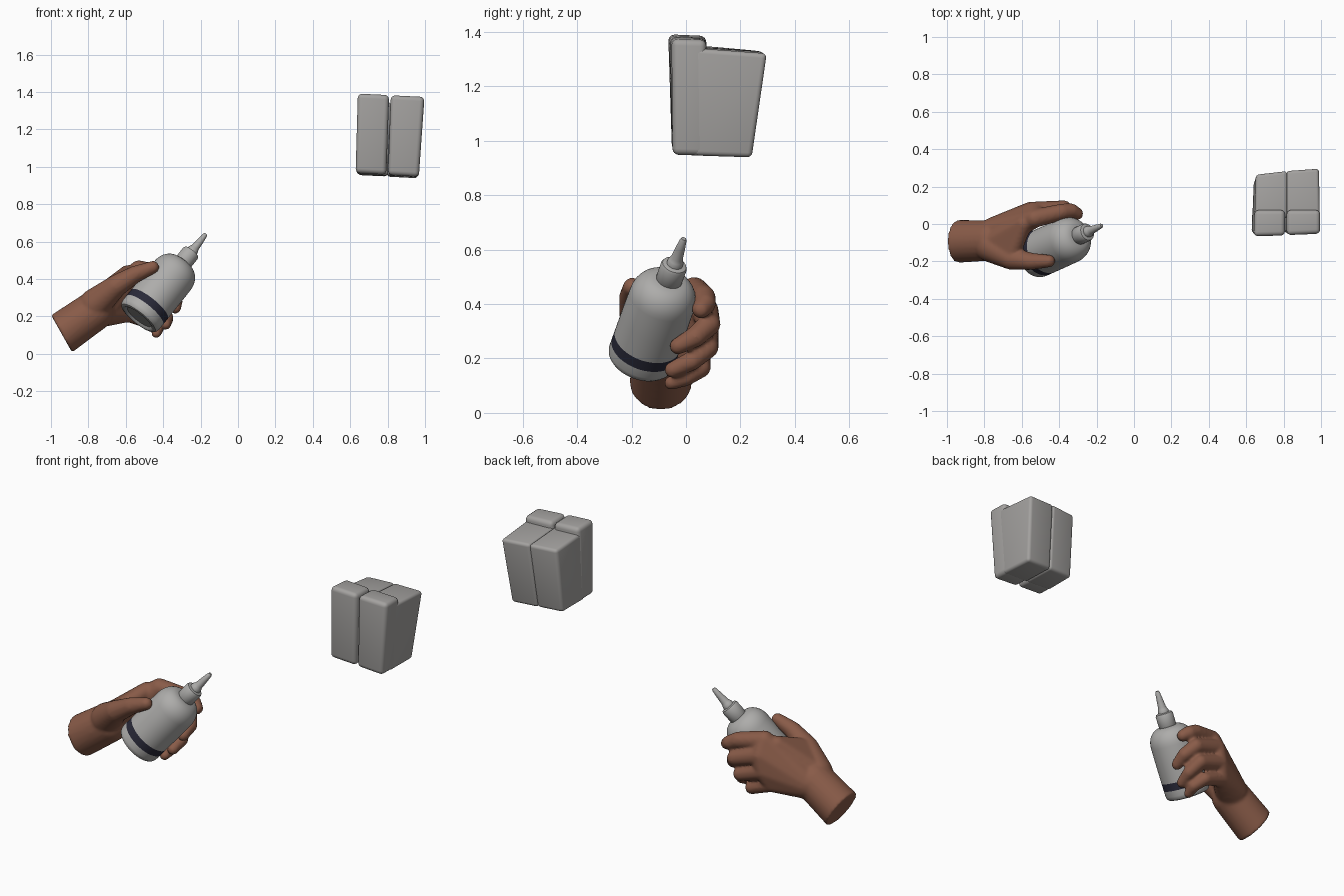
import bpy, bmesh, math
from mathutils import Vector, Matrix

if "Cube" in bpy.data.objects:
    bpy.data.objects.remove(bpy.data.objects["Cube"])


def material(name, rgb):
    m = bpy.data.materials.new(name)
    m.diffuse_color = (*rgb, 1)
    m.use_nodes = True
    m.node_tree.nodes["Principled BSDF"].inputs["Base Color"].default_value = m.diffuse_color
    return m


SKIN = material("brown skin", (0.25, 0.105, 0.065))
PLASTIC = material("pale grey plastic", (0.42, 0.415, 0.405))
NAVY = material("dark navy band", (0.022, 0.022, 0.04))
BLOCK = material("grey block", (0.37, 0.36, 0.35))


def add_object(name, bm, mats):
    bmesh.ops.recalc_face_normals(bm, faces=bm.faces)
    me = bpy.data.meshes.new(name)
    bm.to_mesh(me)
    bm.free()
    ob = bpy.data.objects.new(name, me)
    bpy.context.collection.objects.link(ob)
    for m in mats:
        me.materials.append(m)
    return ob


def bake(ob):
    """Apply all modifiers of an object."""
    dg = bpy.context.evaluated_depsgraph_get()
    me = bpy.data.meshes.new_from_object(ob.evaluated_get(dg))
    ob.modifiers.clear()
    ob.data = me


def smooth(ob, angle=40):
    bpy.ops.object.select_all(action='DESELECT')
    ob.select_set(True)
    bpy.context.view_layer.objects.active = ob
    bpy.ops.object.shade_smooth_by_angle(angle=math.radians(angle))


# ---------- bottle: lathed parts along a tilted axis ----------
BASE = Vector((-0.535, -0.17, 0.188))
TIP = Vector((-0.172, -0.008, 0.64))
AXIS = (TIP - BASE).normalized()
TILT = Matrix.Translation(BASE) @ AXIS.to_track_quat('Z', 'Y').to_matrix().to_4x4()


def lathe(name, profile, mats, band=None, n=56):
    bm = bmesh.new()
    rings = []
    for r, t in profile:
        rings.append([bm.verts.new((r * math.cos(2 * math.pi * i / n),
                                    r * math.sin(2 * math.pi * i / n), t)) for i in range(n)])
    for k in range(len(rings) - 1):
        a, b = rings[k], rings[k + 1]
        for i in range(n):
            f = bm.faces.new((a[i], a[(i + 1) % n], b[(i + 1) % n], b[i]))
            mid = (profile[k][1] + profile[k + 1][1]) / 2
            if band and band[0] < mid < band[1] and profile[k][0] > 0.12:
                f.material_index = 1
    bm.faces.new(rings[0])
    bm.faces.new(rings[-1])
    bm.transform(TILT)
    ob = add_object(name, bm, mats)
    smooth(ob, 35)
    return ob


shoulder = [(0.048 + 0.076 * math.cos(a * math.pi / 16), 0.305 + 0.095 * math.sin(a * math.pi / 16))
            for a in range(9)]
lathe("bottle_body",
      [(0.08, 0.012), (0.09, 0.003), (0.1, 0.0), (0.114, 0.004), (0.122, 0.014), (0.125, 0.028),
       (0.125, 0.06), (0.125, 0.103), (0.125, 0.2)] + shoulder + [(0.045, 0.41)],
      [PLASTIC, NAVY], band=(0.06, 0.103))
lathe("bottle_cap", [(0.045, 0.395), (0.049, 0.401), (0.049, 0.465), (0.045, 0.474), (0.03, 0.478)], [PLASTIC])
lathe("nozzle", [(0.03, 0.47), (0.03, 0.49), (0.026, 0.497), (0.022, 0.51), (0.018, 0.55),
                 (0.0125, 0.594), (0.009, 0.602)], [PLASTIC], n=32)


# ---------- hand: hulls of spheres fused by remeshing ----------
hand = bmesh.new()


def hull(balls, extra=()):
    tmp = bmesh.new()
    for p, r in balls:
        bmesh.ops.create_icosphere(tmp, subdivisions=3, radius=r, matrix=Matrix.Translation(p))
    for p in extra:
        tmp.verts.new(p)
    pts = [v.co.copy() for v in tmp.verts]
    tmp.free()
    vs = [hand.verts.new(p) for p in pts]
    res = bmesh.ops.convex_hull(hand, input=vs)
    junk = set(res["geom_interior"]) | set(res["geom_unused"])
    bmesh.ops.delete(hand, geom=[g for g in junk if isinstance(g, bmesh.types.BMVert)], context='VERTS')


def chain(balls):
    for a, b in zip(balls, balls[1:]):
        hull([a, b])


# fingers: knuckle, middle joint, end joint, tip
index = [((-0.53, 0.03, 0.45), 0.05), ((-0.385, 0.065, 0.425), 0.044),
         ((-0.335, 0.07, 0.40), 0.04), ((-0.305, 0.055, 0.38), 0.034)]
middle = [((-0.53, 0.068, 0.375), 0.052), ((-0.375, 0.085, 0.325), 0.042),
          ((-0.335, 0.035, 0.28), 0.039), ((-0.335, -0.03, 0.245), 0.031)]
ring = [((-0.55, 0.07, 0.29), 0.05), ((-0.41, 0.08, 0.24), 0.04),
        ((-0.38, 0.02, 0.19), 0.036), ((-0.387, -0.05, 0.158), 0.03)]
pinky = [((-0.585, 0.045, 0.215), 0.045), ((-0.465, 0.055, 0.165), 0.036),
         ((-0.43, 0.0, 0.13), 0.032), ((-0.437, -0.055, 0.11), 0.026)]
for finger in (index, middle, ring, pinky):
    chain(finger)

# forearm with a flat cut end
ARM = Vector((0.87, 0.0, 0.49)).normalized()
side, cut = Vector((0, 1, 0)), Vector((-0.943, -0.093, 0.107))
up = ARM.cross(side)
end_ring = [cut + 0.114 * (math.cos(a * math.pi / 24) * side + math.sin(a * math.pi / 24) * up)
            for a in range(48)]
wrist = ((-0.77, -0.088, 0.228), 0.108)
hull([wrist], end_ring)

# palm, one wedge per neighbouring pair of knuckles
heel = ((-0.74, -0.05, 0.23), 0.09)
for a, b in ((index, middle), (middle, ring), (ring, pinky)):
    hull([heel, a[0], b[0]])
hull([heel, wrist])

# thumb and the web towards the index finger
thumb = [((-0.765, -0.12, 0.265), 0.085), ((-0.655, -0.185, 0.36), 0.06),
         ((-0.55, -0.2, 0.425), 0.046), ((-0.455, -0.198, 0.463), 0.034)]
chain(thumb)
hull([((-0.74, -0.1, 0.28), 0.075), ((-0.655, -0.165, 0.37), 0.045), ((-0.59, 0.0, 0.43), 0.045)])

hand_ob = add_object("hand", hand, [SKIN])
rem = hand_ob.modifiers.new("fuse", 'REMESH')
rem.mode = 'VOXEL'
rem.voxel_size = 0.009
soft = hand_ob.modifiers.new("soften", 'SMOOTH')
soft.factor = 0.5
soft.iterations = 5
bake(hand_ob)
hand_ob.data.materials.clear()
hand_ob.data.materials.append(SKIN)
for p in hand_ob.data.polygons:
    p.material_index = 0
smooth(hand_ob, 60)


# ---------- block: two back halves and two taller front slabs ----------
def block(name, bottom, top, bevel):
    """bottom and top: corners in order front-left, front-right, back-right, back-left."""
    bm = bmesh.new()
    lo = [bm.verts.new(p) for p in bottom]
    hi = [bm.verts.new(p) for p in top]
    bm.faces.new(lo[::-1])
    bm.faces.new(hi)
    for i in range(4):
        j = (i + 1) % 4
        bm.faces.new((lo[i], lo[j], hi[j], hi[i]))
    ob = add_object(name, bm, [BLOCK])
    b = ob.modifiers.new("round", 'BEVEL')
    b.width = bevel
    b.segments = 4
    b.limit_method = 'NONE'
    bake(ob)
    smooth(ob, 40)


block("back_half_left",
      [(0.632, 0.03, 0.962), (0.80, 0.03, 0.952), (0.80, 0.235, 0.948), (0.64, 0.225, 0.955)],
      [(0.645, 0.03, 1.352), (0.82, 0.03, 1.345), (0.82, 0.285, 1.328), (0.652, 0.265, 1.33)], 0.018)
block("back_half_right",
      [(0.795, 0.03, 0.953), (0.967, 0.03, 0.945), (0.96, 0.242, 0.938), (0.795, 0.235, 0.947)],
      [(0.815, 0.03, 1.345), (0.995, 0.03, 1.34), (0.99, 0.298, 1.32), (0.815, 0.285, 1.328)], 0.018)
block("front_slab_left",
      [(0.628, -0.052, 0.968), (0.793, -0.05, 0.958), (0.793, 0.07, 0.955), (0.632, 0.07, 0.962)],
      [(0.64, -0.066, 1.392), (0.808, -0.062, 1.384), (0.808, 0.075, 1.378), (0.645, 0.075, 1.386)], 0.024)
block("front_slab_right",
      [(0.802, -0.05, 0.957), (0.967, -0.05, 0.947), (0.967, 0.07, 0.944), (0.802, 0.07, 0.953)],
      [(0.817, -0.06, 1.383), (0.997, -0.052, 1.374), (0.996, 0.075, 1.37), (0.817, 0.075, 1.377)], 0.024)
